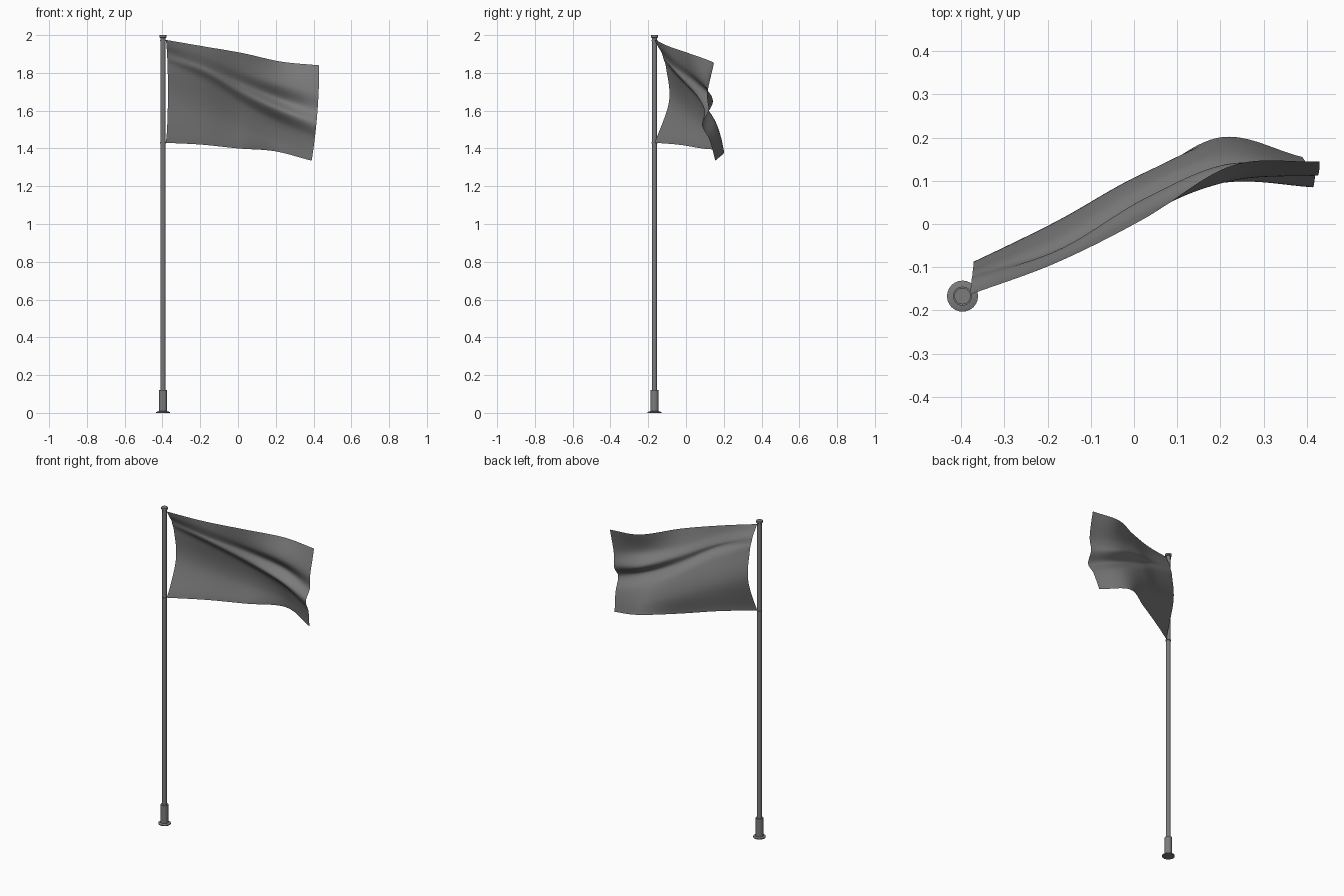
import bpy, bmesh, math

if "Cube" in bpy.data.objects:
    bpy.data.objects.remove(bpy.data.objects["Cube"])


def material(name, value):
    m = bpy.data.materials.new(name)
    m.use_nodes = True
    colour = (value, value, value, 1)
    m.diffuse_color = colour
    m.node_tree.nodes["Principled BSDF"].inputs["Base Color"].default_value = colour
    return m


grey = material("grey", 0.2)
POLE_X, POLE_Y = -0.397, -0.167


def add_object(name, bm):
    mesh = bpy.data.meshes.new(name)
    bm.to_mesh(mesh)
    bm.free()
    mesh.materials.append(grey)
    obj = bpy.data.objects.new(name, mesh)
    bpy.context.collection.objects.link(obj)
    bpy.ops.object.select_all(action="DESELECT")
    obj.select_set(True)
    bpy.context.view_layer.objects.active = obj
    bpy.ops.object.shade_smooth_by_angle(angle=math.radians(40))
    return obj


def lathe(name, profile, sides=24):
    """Closed turned part on the pole axis, from (radius, height) pairs."""
    bm = bmesh.new()
    rings = []
    for r, z in profile:
        ring = []
        for i in range(sides):
            a = math.tau * i / sides
            ring.append(bm.verts.new((POLE_X + r * math.cos(a), POLE_Y + r * math.sin(a), z)))
        rings.append(ring)
    for low, high in zip(rings, rings[1:]):
        for i in range(sides):
            j = (i + 1) % sides
            bm.faces.new((low[i], low[j], high[j], high[i]))
    bm.faces.new(rings[0][::-1])
    bm.faces.new(rings[-1])
    return add_object(name, bm)


def spline(points, t):
    """Smooth value through evenly spaced points, t from 0 to 1."""
    last = len(points) - 1
    i = min(int(t * last), last - 1)
    f = t * last - i
    b, c = points[i], points[i + 1]
    a = points[i - 1] if i else 2 * b - c
    d = points[i + 2] if i + 2 <= last else 2 * c - b
    return b + f / 2 * (c - a + f * (2 * a - 5 * b + 4 * c - d + f * (3 * (b - c) + d - a)))


def patch(columns, u, s):
    return spline([spline(column, s) for column in columns], u)


# Pole, base and cap
lathe("pole", [(0.0135, 0.005), (0.0135, 1.99)])
lathe("base_flange", [(0.036, 0), (0.036, 0.005), (0.023, 0.009)])
lathe("base_sleeve", [(0.022, 0.006), (0.022, 0.122)])
lathe("cap", [(0.0135, 1.984), (0.019, 1.988), (0.019, 2.0)])
for label, z in (("upper", 1.972), ("lower", 1.43)):
    lathe(label + "_flag_ring", [(0.0155, z - 0.003), (0.0155, z + 0.003)])

# Flag: depth along the diagonal folds, one column per step from the pole
DEPTH = [
    [-.165, -.15, -.13, -.12, -.105, -.09, -.165],
    [-.09, -.08, -.06, -.058, -.02, .008, -.04],
    [.012, .03, .06, .048, .095, .115, .085],
    [.135, .1, .14, .097, .155, .185, .2],
    [.145, .113, .118, .085, .12, .14, .155],
]
# Share of the flag's height at which each fold lies
DROP = [
    [0, .06, .12, .18, .28, .6, 1],
    [0, .1, .2, .26, .38, .68, 1],
    [0, .2, .32, .42, .55, .78, 1],
    [0, .25, .42, .54, .68, .84, 1],
    [0, .3, .48, .62, .76, .88, 1],
]
TOP = [1.975, 1.94, 1.905, 1.86, 1.84]
BOTTOM = [1.43, 1.42, 1.4, 1.385, 1.335]

COLS, ROWS = 64, 60
bm = bmesh.new()
grid = []
for i in range(COLS + 1):
    u = i / COLS
    line = []
    for j in range(ROWS + 1):
        s = j / ROWS
        v = min(max(patch(DROP, u, s), 0), 1)
        left = -0.384 + 0.013 * math.sin(math.pi * v) ** 0.5
        right = 0.43 - 0.04 * v ** 2
        top, bottom = spline(TOP, u), spline(BOTTOM, u)
        line.append(bm.verts.new((left + (right - left) * u, patch(DEPTH, u, s),
                                  top + (bottom - top) * v)))
    grid.append(line)
for a, b in zip(grid, grid[1:]):
    for j in range(ROWS):
        bm.faces.new((a[j], a[j + 1], b[j + 1], b[j]))
add_object("flag", bm)
